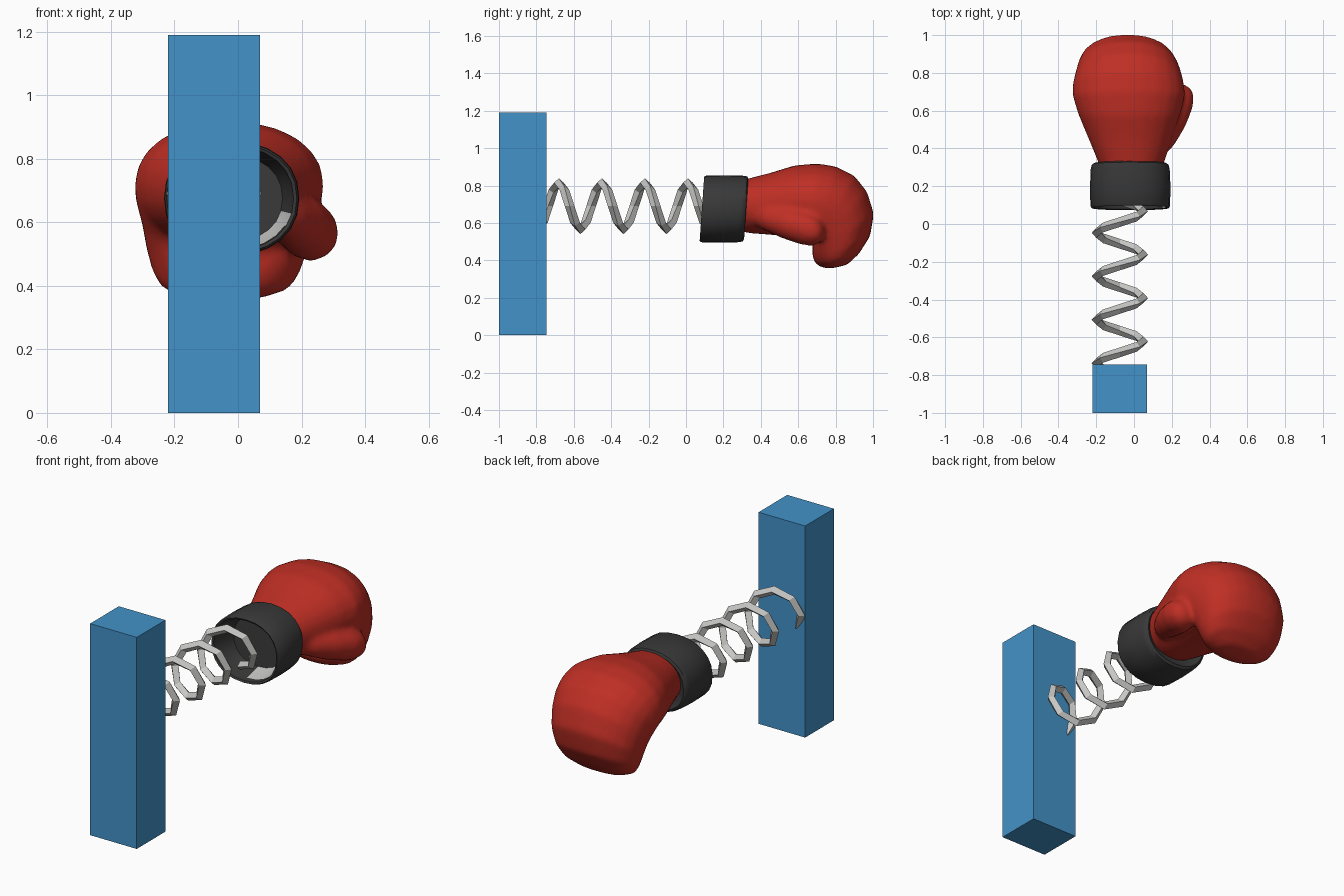
import bpy, bmesh, math
from mathutils import Vector as V

if "Cube" in bpy.data.objects:
    bpy.data.objects.remove(bpy.data.objects["Cube"])


def material(name, rgb):
    m = bpy.data.materials.new(name)
    m.diffuse_color = (*rgb, 1)
    m.use_nodes = True
    m.node_tree.nodes["Principled BSDF"].inputs["Base Color"].default_value = m.diffuse_color
    return m


BLUE = material("blue_paint", (0.055, 0.29, 0.58))
STEEL = material("light_steel", (0.57, 0.57, 0.56))
DARK = material("charcoal", (0.04, 0.04, 0.04))
RED = material("red_leather", (0.52, 0.028, 0.018))


def ring(c, u, v, n, power=2.0):
    """Closed (super)ellipse around c, spanned by half-axes u and v."""
    pts = []
    for i in range(n):
        a = 2 * math.pi * i / n
        ca, sa = math.cos(a), math.sin(a)
        f = lambda t: math.copysign(abs(t) ** (2 / power), t)
        pts.append(V(c) + V(u) * f(ca) + V(v) * f(sa))
    return pts


def loft(bm, rings):
    """Skin a list of equal-sized rings and close both ends."""
    vs = [[bm.verts.new(p) for p in r] for r in rings]
    n = len(vs[0])
    for a, b in zip(vs, vs[1:]):
        for i in range(n):
            j = (i + 1) % n
            bm.faces.new((a[i], a[j], b[j], b[i]))
    bm.faces.new(vs[0])
    bm.faces.new(vs[-1])


def finish(name, bm, *mats):
    bmesh.ops.recalc_face_normals(bm, faces=bm.faces)
    me = bpy.data.meshes.new(name)
    bm.to_mesh(me)
    bm.free()
    for m in mats:
        me.materials.append(m)
    ob = bpy.data.objects.new(name, me)
    bpy.context.collection.objects.link(ob)
    return ob


# Post
bm = bmesh.new()
cube = bmesh.ops.create_cube(bm, size=1)
for v in cube["verts"]:
    v.co = V((v.co.x * 0.29 - 0.075, v.co.y * 0.255 - 0.8725, v.co.z * 1.19 + 0.595))
finish("post", bm, BLUE)

# Coil spring: diamond wire, eight segments per turn
bm = bmesh.new()
rings = []
for k in range(-1, 31):
    a = 2 * math.pi * k / 8
    out = V((-math.cos(a), 0, math.sin(a)))
    c = V((-0.075, -0.737 + 0.23 * k / 8, 0.69)) + out * 0.125
    rings.append(ring(c, out * 0.024, (0, 0.026, 0), 4))
loft(bm, rings)
finish("spring", bm, STEEL)

# Cuff: hollow cup, (y, half width, half height) from inner floor around the rim
bm = bmesh.new()
prof = [(0.22, 0.16, 0.135), (0.12, 0.19, 0.16), (0.09, 0.195, 0.163),
        (0.085, 0.205, 0.172), (0.095, 0.211, 0.178), (0.2, 0.213, 0.18),
        (0.29, 0.209, 0.178), (0.315, 0.203, 0.174), (0.322, 0.19, 0.16),
        (0.30, 0.15, 0.13)]
loft(bm, [ring((-0.02, y, 0.675), (w, 0, 0), (0, 0.07 * h, h), 24, 2.2)
          for y, w, h in prof])
for f in bm.faces:
    c = f.calc_center_median()
    # pale lining on the lower inside wall
    if 0.1 < c.y < 0.2 and len(f.verts) == 4 and c.z < 0.62 and c.x > -0.02 \
            and all(v.co.y < 0.23 for v in f.verts) \
            and ((c.x + 0.02) / 0.19) ** 2 + ((c.z - 0.675) / 0.16) ** 2 < 1.05:
        f.material_index = 1
cuff = finish("cuff", bm, DARK, STEEL)
bpy.context.view_layer.objects.active = cuff
cuff.select_set(True)
bpy.ops.object.shade_smooth_by_angle(angle=math.radians(50))

# Glove: side-view sections (top y, z, bottom y, z, centre x, half width)
bm = bmesh.new()
body = [(0.27, 0.82, 0.27, 0.56, -0.015, 0.155),
        (0.34, 0.84, 0.34, 0.545, -0.015, 0.18),
        (0.45, 0.868, 0.47, 0.535, -0.02, 0.225),
        (0.58, 0.908, 0.59, 0.525, -0.025, 0.272),
        (0.70, 0.918, 0.66, 0.52, -0.027, 0.298),
        (0.80, 0.903, 0.68, 0.49, -0.03, 0.295),
        (0.90, 0.853, 0.675, 0.46, -0.03, 0.283),
        (0.968, 0.768, 0.675, 0.43, -0.032, 0.27),
        (1.005, 0.65, 0.68, 0.405, -0.035, 0.255),
        (0.985, 0.53, 0.695, 0.38, -0.037, 0.235),
        (0.925, 0.435, 0.72, 0.365, -0.038, 0.205),
        (0.86, 0.375, 0.765, 0.355, -0.04, 0.12)]
rings = []
for ty, tz, by, bz, cx, w in body:
    t, b = V((cx, ty, tz)), V((cx, by, bz))
    rings.append(ring((t + b) / 2, (w, 0, 0), (t - b) / 2, 24, 2.15))
loft(bm, rings)

# Thumb: (centre x, y, z, radius)
thumb = [(0.10, 0.34, 0.645, 0.04), (0.15, 0.42, 0.625, 0.066),
         (0.19, 0.52, 0.60, 0.085), (0.22, 0.62, 0.575, 0.093),
         (0.232, 0.68, 0.563, 0.086), (0.238, 0.715, 0.558, 0.066),
         (0.24, 0.738, 0.556, 0.03)]
loft(bm, [ring((x, y, z), (r, 0, 0), (0, 0, r), 16) for x, y, z, r in thumb])
glove = finish("glove", bm, RED)
# fuse thumb and fist into one soft surface
m = glove.modifiers.new("fuse", "REMESH")
m.mode = "VOXEL"
m.voxel_size = 0.016
m.use_smooth_shade = True
m = glove.modifiers.new("soften", "SMOOTH")
m.factor = 0.5
m.iterations = 6
